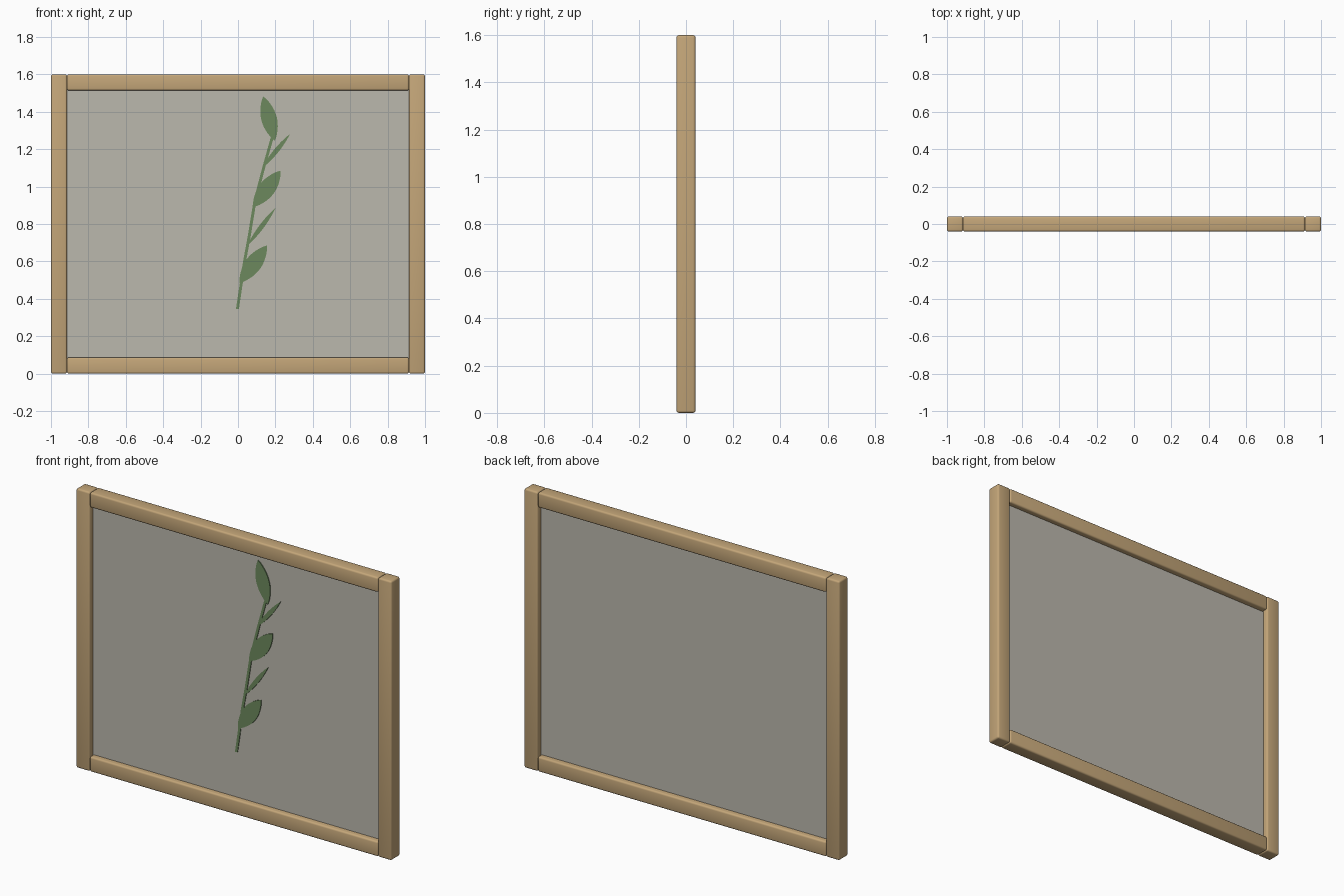
import bpy, bmesh
from math import sin, pi
from mathutils import Vector

if "Cube" in bpy.data.objects:
    bpy.data.objects.remove(bpy.data.objects["Cube"])


def material(name, rgb):
    m = bpy.data.materials.new(name)
    m.diffuse_color = (*rgb, 1)
    m.use_nodes = True
    m.node_tree.nodes["Principled BSDF"].inputs["Base Color"].default_value = m.diffuse_color
    return m


WOOD = material("light_wood", (0.55, 0.38, 0.19))
PAPER = material("grey_paper", (0.50, 0.48, 0.42))
GREEN = material("leaf_green", (0.15, 0.25, 0.11))

W, H, D, BAR = 2.0, 1.6, 0.08, 0.086   # overall size, depth, bar width
PLANT_Y = -0.008                       # front face of the panel


def finish(bm, name, mat):
    me = bpy.data.meshes.new(name)
    bmesh.ops.recalc_face_normals(bm, faces=bm.faces)
    bm.to_mesh(me)
    bm.free()
    me.materials.append(mat)
    ob = bpy.data.objects.new(name, me)
    bpy.context.collection.objects.link(ob)
    return ob


def box(name, size, centre, mat, bevel=0):
    bm = bmesh.new()
    bmesh.ops.create_cube(bm, size=1)
    bmesh.ops.scale(bm, vec=size, verts=bm.verts)
    if bevel:
        bmesh.ops.bevel(bm, geom=bm.edges[:], offset=bevel, segments=3,
                        profile=0.5, affect='EDGES')
    bmesh.ops.translate(bm, vec=centre, verts=bm.verts)
    ob = finish(bm, name, mat)
    if bevel:
        bpy.context.view_layer.objects.active = ob
        ob.select_set(True)
        bpy.ops.object.shade_smooth_by_angle(angle=0.7)
        ob.select_set(False)
    return ob


def flat_shape(name, outline, thickness, mat):
    """Thin plate from an (x, z) outline, lying on the front of the panel."""
    bm = bmesh.new()
    face = bm.faces.new([bm.verts.new((x, PLANT_Y, z)) for x, z in outline])
    ext = bmesh.ops.extrude_face_region(bm, geom=[face], use_keep_orig=True)
    moved = [v for v in ext["geom"] if isinstance(v, bmesh.types.BMVert)]
    bmesh.ops.translate(bm, vec=(0, -thickness, 0), verts=moved)
    return finish(bm, name, mat)


def leaf(name, base, tip, width, n=14):
    base, tip = Vector(base), Vector(tip)
    axis = tip - base
    side = Vector((-axis.y, axis.x)).normalized() * width / 2

    def edge(t, s):
        return base + axis * t + side * s * max(sin(pi * t), 0) ** 0.8

    pts = [edge(i / n, 1) for i in range(n + 1)]
    pts += [edge(i / n, -1) for i in range(n - 1, 0, -1)]
    flat_shape(name, pts, 0.005, GREEN)


# Frame: two full-height stiles and two rails between them
for side, s in (("left", -1), ("right", 1)):
    box(f"{side}_stile", (BAR, D, H), (s * (W - BAR) / 2, 0, H / 2), WOOD, 0.01)
for name, z in (("bottom_rail", BAR / 2), ("top_rail", H - BAR / 2)):
    box(name, (W - 2 * BAR, D, BAR), (0, 0, z), WOOD, 0.01)

# Panel set in the middle of the frame depth
box("panel", (W - 2 * BAR + 0.03, 0.016, H - 2 * BAR + 0.03), (0, 0, H / 2), PAPER)

# Stem: slim curved strip
path = [(-0.003, 0.345), (0.017, 0.48), (0.035, 0.60), (0.06, 0.735),
        (0.09, 0.92), (0.137, 1.10), (0.185, 1.27)]
half = 0.008
flat_shape("stem", [(x - half, z) for x, z in path]
           + [(x + half, z) for x, z in reversed(path)], 0.004, GREEN)

# Leaves from bottom to top, broad and narrow in turn
for i, (base, tip, width) in enumerate([
        ((0.008, 0.485), (0.155, 0.685), 0.088),
        ((0.05, 0.685), (0.20, 0.885), 0.026),
        ((0.08, 0.89), (0.228, 1.085), 0.088),
        ((0.13, 1.10), (0.277, 1.28), 0.026),
        ((0.197, 1.245), (0.135, 1.482), 0.084)], 1):
    leaf(f"leaf_{i}", base, tip, width)
